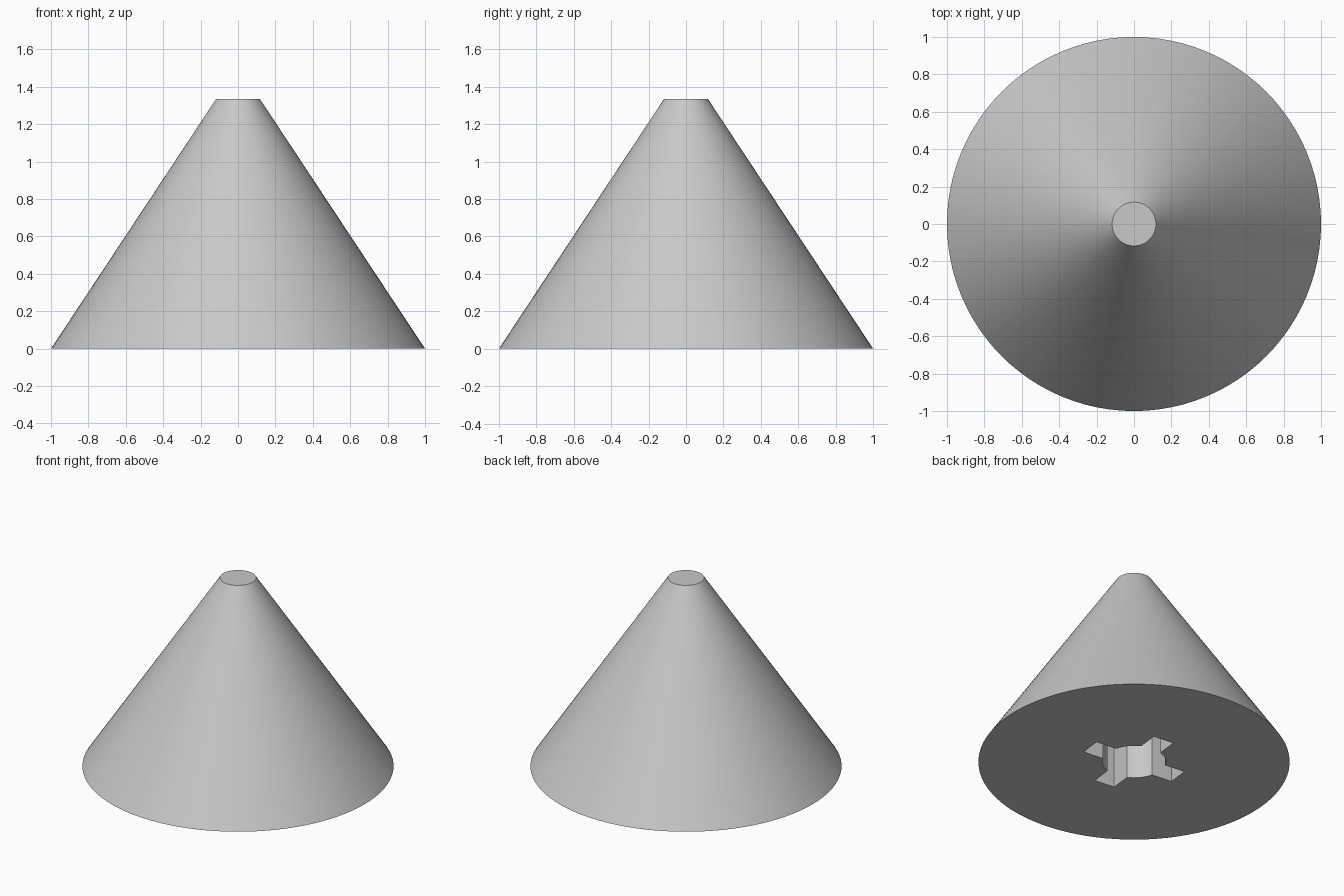
import bpy, bmesh, math

if "Cube" in bpy.data.objects:
    bpy.data.objects.remove(bpy.data.objects["Cube"])

HEIGHT, BASE_R, TOP_R = 1.335, 1.0, 0.117
HOLE_R, ARM_LEN, ARM_HALF = 0.205, 0.34, 0.075
TURN, DEPTH = math.radians(-6), 0.5

grey = bpy.data.materials.new("light_grey")
grey.diffuse_color = (0.58, 0.58, 0.58, 1)
grey.use_nodes = True
grey.node_tree.nodes["Principled BSDF"].inputs["Base Color"].default_value = grey.diffuse_color

# Truncated cone body
bpy.ops.mesh.primitive_cone_add(vertices=96, radius1=BASE_R, radius2=TOP_R,
                                depth=HEIGHT, location=(0, 0, HEIGHT / 2))
body = bpy.context.object
body.name = "cone_body"
body.data.materials.append(grey)

# Socket outline: round bore with four square-ended slots
start = math.asin(ARM_HALF / HOLE_R)
outline = []
for quarter in range(4):
    turn = TURN + quarter * math.pi / 2
    points = [(ARM_LEN, -ARM_HALF), (ARM_LEN, ARM_HALF)]
    for i in range(9):
        a = start + (math.pi / 2 - 2 * start) * i / 8
        points.append((HOLE_R * math.cos(a), HOLE_R * math.sin(a)))
    c, s = math.cos(turn), math.sin(turn)
    outline += [(x * c - y * s, x * s + y * c) for x, y in points]

# Socket cutter, extruded up into the base
bm = bmesh.new()
face = bm.faces.new([bm.verts.new((x, y, -0.1)) for x, y in outline])
ext = bmesh.ops.extrude_face_region(bm, geom=[face])
moved = [v for v in ext["geom"] if isinstance(v, bmesh.types.BMVert)]
bmesh.ops.translate(bm, verts=moved, vec=(0, 0, DEPTH + 0.1))
bmesh.ops.recalc_face_normals(bm, faces=bm.faces)
mesh = bpy.data.meshes.new("socket_cutter")
bm.to_mesh(mesh)
bm.free()
mesh.materials.append(grey)
cutter = bpy.data.objects.new("socket_cutter", mesh)
bpy.context.collection.objects.link(cutter)

# Cut the socket, then discard the cutter
cut = body.modifiers.new("socket", 'BOOLEAN')
cut.operation = 'DIFFERENCE'
cut.solver = 'EXACT'
cut.object = cutter
bpy.context.view_layer.objects.active = body
bpy.ops.object.modifier_apply(modifier=cut.name)
bpy.data.objects.remove(cutter)

# Smooth sides, crisp rims
body.select_set(True)
bpy.ops.object.shade_smooth_by_angle(angle=math.radians(30))
